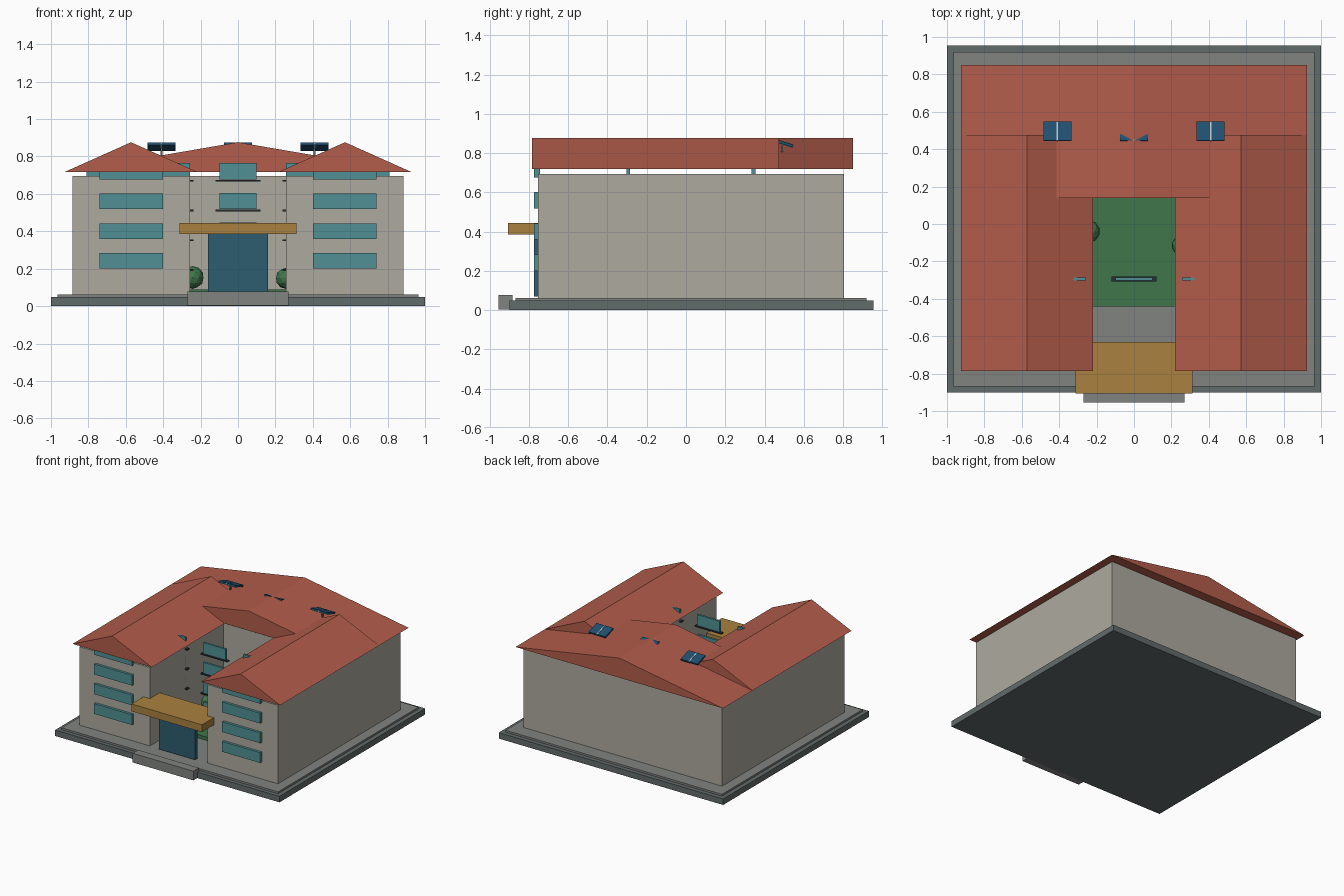
import bpy
from math import radians

if "Cube" in bpy.data.objects:
    bpy.data.objects.remove(bpy.data.objects["Cube"])


def mat(name, r, g, b):
    m = bpy.data.materials.new(name)
    m.diffuse_color = (r, g, b, 1)
    m.use_nodes = True
    m.node_tree.nodes["Principled BSDF"].inputs["Base Color"].default_value = m.diffuse_color
    return m


ROOF = mat("terracotta", 0.45, 0.11, 0.07)
WALL = mat("plaster", 0.42, 0.40, 0.35)
GLASS = mat("teal_glass", 0.08, 0.28, 0.30)
DOOR = mat("door_glass", 0.025, 0.11, 0.16)
OCHRE = mat("ochre", 0.40, 0.22, 0.05)
GREEN = mat("grass", 0.05, 0.18, 0.07)
STONE = mat("dark_stone", 0.12, 0.15, 0.145)
PAVE = mat("paving", 0.22, 0.23, 0.22)
SOLAR = mat("solar_blue", 0.015, 0.08, 0.16)
DARK = mat("dark_metal", 0.02, 0.03, 0.035)
LIGHT = mat("pale_metal", 0.5, 0.55, 0.58)


def mesh_object(name, verts, faces, m):
    me = bpy.data.meshes.new(name)
    me.from_pydata(verts, [], faces)
    me.materials.append(m)
    ob = bpy.data.objects.new(name, me)
    bpy.context.collection.objects.link(ob)
    return ob


def box(name, x0, x1, y0, y1, z0, z1, m):
    v = [(x, y, z) for z in (z0, z1) for x, y in ((x0, y0), (x1, y0), (x1, y1), (x0, y1))]
    f = [(3, 2, 1, 0), (4, 5, 6, 7)] + [(i, (i + 1) % 4, (i + 1) % 4 + 4, i + 4) for i in range(4)]
    return mesh_object(name, v, f, m)


def gable(name, cx, half, y0, y1, z0, z1):
    v = [(cx + dx, y, z) for y in (y0, y1) for dx, z in ((-half, z0), (half, z0), (0, z1))]
    f = [(0, 1, 2), (5, 4, 3), (0, 3, 4, 1), (1, 4, 5, 2), (2, 5, 3, 0)]
    return mesh_object(name, v, f, ROOF)


# ground slabs, entrance step and courtyard lawn
box("base_slab", -1, 1, -0.9, 0.955, 0, 0.048, STONE)
box("upper_slab", -0.965, 0.965, -0.868, 0.92, 0.04, 0.063, PAVE)
box("entrance_step", -0.27, 0.27, -0.955, -0.885, 0.003, 0.077, PAVE)
box("courtyard_lawn", -0.257, 0.257, -0.44, 0.19, 0.055, 0.09, GREEN)

# rear block and its roof
box("rear_block", -0.885, 0.885, 0.18, 0.805, 0.06, 0.695, WALL)
gable("rear_roof", 0, 0.925, 0.14, 0.85, 0.718, 0.876)

# wings with roofs and window bands
for side, s in (("left", -1), ("right", 1)):
    c = s * 0.571
    box(side + "_wing", c - 0.314, c + 0.314, -0.755, 0.44, 0.06, 0.695, WALL)
    gable(side + "_wing_roof", s * 0.572, 0.353, -0.785, 0.475, 0.718, 0.876)
    for i in range(4):
        z = 0.2 + 0.159 * i
        box(side + "_wing_window", c - 0.17, c + 0.17, -0.775, -0.745, z, z + 0.083, GLASS)
    box(side + "_attic_window", c - 0.24, c + 0.24, 0.335, 0.355, 0.677, 0.74, GLASS)

# courtyard window columns with sills
for x in (-0.357, 0, 0.357):
    for i in range(4):
        z = 0.2 + 0.159 * i
        box("courtyard_window", x - 0.1, x + 0.1, -0.302, -0.286, z, z + 0.088, GLASS)
        box("window_sill", x - 0.12, x + 0.12, -0.307, -0.281, z - 0.012, z - 0.002, DARK)

# entrance door and canopy
box("entrance_door", -0.16, 0.16, -0.775, -0.745, 0.07, 0.386, DOOR)
box("entrance_canopy", -0.314, 0.314, -0.907, -0.63, 0.385, 0.444, OCHRE)

# courtyard bushes
for x, y, r in ((-0.243, -0.04, 0.061), (0.258, -0.115, 0.057)):
    bpy.ops.mesh.primitive_ico_sphere_add(subdivisions=2, radius=r, location=(x, y, 0.092 + r))
    bush = bpy.context.object
    bush.name = "bush"
    bush.data.materials.append(GREEN)

# tilted solar panels on posts
for x in (-0.41, 0, 0.41):
    box("panel_post", x - 0.005, x + 0.005, 0.485, 0.495, 0.77, 0.85, STONE)
    for name, w, t, m in (("solar_panel", 0.075, 0.007, SOLAR), ("panel_bar", 0.004, 0.009, LIGHT)):
        p = box(name, -w, w, -0.053, 0.053, -t, t, m)
        p.location = (x, 0.495, 0.852)
        p.rotation_euler = (radians(-18), 0, 0)
